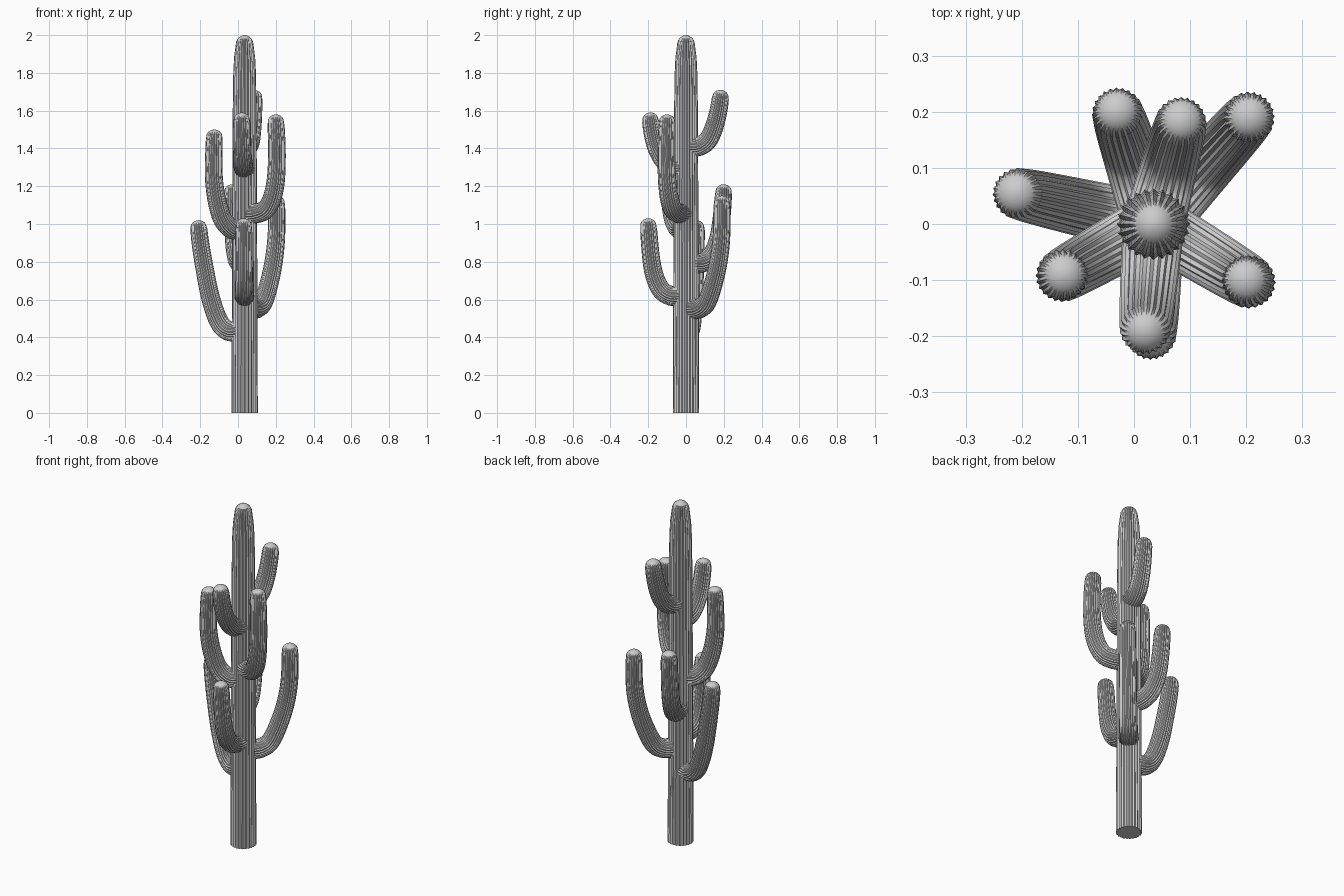
import bpy, bmesh, math
from mathutils import Vector

if "Cube" in bpy.data.objects:
    bpy.data.objects.remove(bpy.data.objects["Cube"])

RIBS = 24
TRUNK_X = 0.035


def catmull(pts, steps):
    # smooth path through the given points
    p = [pts[0] * 2 - pts[1]] + pts + [pts[-1] * 2 - pts[-2]]
    out = []
    for i in range(1, len(p) - 2):
        a, b, c, d = p[i - 1:i + 3]
        for k in range(steps):
            t = k / steps
            out.append(0.5 * (2 * b + (c - a) * t + (2 * a - 5 * b + 4 * c - d) * t * t
                              + (3 * b - a - 3 * c + d) * t ** 3))
    return out + [pts[-1]]


def ribbed_tube(name, path, radii, side, rib, dome):
    # ribbed sweep along a planar path, closed by a rounded tip
    path, radii = list(path), list(radii)
    ribs = [rib] * len(path)
    tip_dir = (path[-1] - path[-2]).normalized()
    end, r = path[-1], radii[-1]
    for k in range(1, 6):
        a = math.radians(k * 16)
        path.append(end + tip_dir * dome * math.sin(a))
        radii.append(r * math.cos(a))
        ribs.append(rib * math.cos(a) ** 2)
    bm = bmesh.new()
    rings = []
    n = RIBS * 2
    for i, c in enumerate(path):
        t = (path[min(i + 1, len(path) - 1)] - path[max(i - 1, 0)]).normalized()
        up = t.cross(side).normalized()
        ring = []
        for j in range(n):
            a = 2 * math.pi * j / n
            rr = radii[i] + (ribs[i] if j % 2 == 0 else -ribs[i])
            ring.append(bm.verts.new(c + (side * math.cos(a) + up * math.sin(a)) * rr))
        rings.append(ring)
    for lo, hi in zip(rings, rings[1:]):
        for j in range(n):
            bm.faces.new((lo[j], lo[(j + 1) % n], hi[(j + 1) % n], hi[j]))
    bm.faces.new(rings[0][::-1])
    top = bm.verts.new(end + tip_dir * dome)
    for j in range(n):
        bm.faces.new((rings[-1][j], rings[-1][(j + 1) % n], top))
    bmesh.ops.recalc_face_normals(bm, faces=bm.faces)
    mesh = bpy.data.meshes.new(name)
    bm.to_mesh(mesh)
    bm.free()
    ob = bpy.data.objects.new(name, mesh)
    bpy.context.collection.objects.link(ob)
    bpy.ops.object.select_all(action='DESELECT')
    bpy.context.view_layer.objects.active = ob
    ob.select_set(True)
    bpy.ops.object.shade_smooth_by_angle(angle=math.radians(50))
    return ob


# trunk: (height, radius)
profile = [(0, .067), (.4, .065), (.8, .064), (1.2, .062), (1.6, .060),
           (1.8, .057), (1.88, .053), (1.95, .044)]
ribbed_tube("trunk", [Vector((TRUNK_X, 0, z)) for z, r in profile],
            [r for z, r in profile], Vector((1, 0, 0)), 0.003, 0.05)

# arms: tip position seen from above, then (outward distance, height) path
arms = {
    "left_low_arm": ((-.21, .055), [(.03, .435), (.09, .435), (.14, .485), (.185, .61),
                                    (.22, .78), (.24, .9), (.25, 1.02)]),
    "left_high_arm": ((-.125, -.09), [(.03, .97), (.08, .975), (.13, 1.02), (.162, 1.1),
                                      (.182, 1.2), (.188, 1.3), (.184, 1.5)]),
    "right_high_arm": ((.2, -.1), [(.03, 1.055), (.09, 1.06), (.14, 1.085), (.175, 1.15),
                                   (.195, 1.25), (.2, 1.4), (.193, 1.58)]),
    "front_high_arm": ((.02, -.185), [(.03, 1.295), (.08, 1.305), (.12, 1.34), (.155, 1.4),
                                      (.178, 1.48), (.19, 1.59)]),
    "front_low_arm": ((.03, -.2), [(.03, .62), (.08, .62), (.13, .65), (.165, .72),
                                   (.185, .82), (.2, 1.03)]),
    "back_high_arm": ((.085, .185), [(.03, 1.41), (.08, 1.415), (.125, 1.45), (.16, 1.53),
                                     (.18, 1.61), (.19, 1.71)]),
    "back_left_arm": ((-.03, .2), [(.03, .79), (.09, .795), (.14, .83), (.18, .92),
                                   (.2, 1.05), (.21, 1.21)]),
    "back_right_arm": ((.205, .19), [(.05, .55), (.1, .555), (.15, .59), (.2, .7),
                                     (.235, .82), (.253, .95), (.255, 1.15)]),
}
for name, ((tx, ty), pts) in arms.items():
    out = Vector((tx - TRUNK_X, ty, 0)).normalized()
    pts = pts[:-1] + [(pts[-1][0], pts[-1][1] - 0.035)]
    path = catmull([Vector((TRUNK_X, 0, z)) + out * d for d, z in pts], 5)
    n = len(path) - 1
    radii = [.052 - .009 * i / n for i in range(n + 1)]
    radii[-1] -= .003
    ribbed_tube(name, path, radii, out.cross(Vector((0, 0, 1))), 0.002, 0.035)
